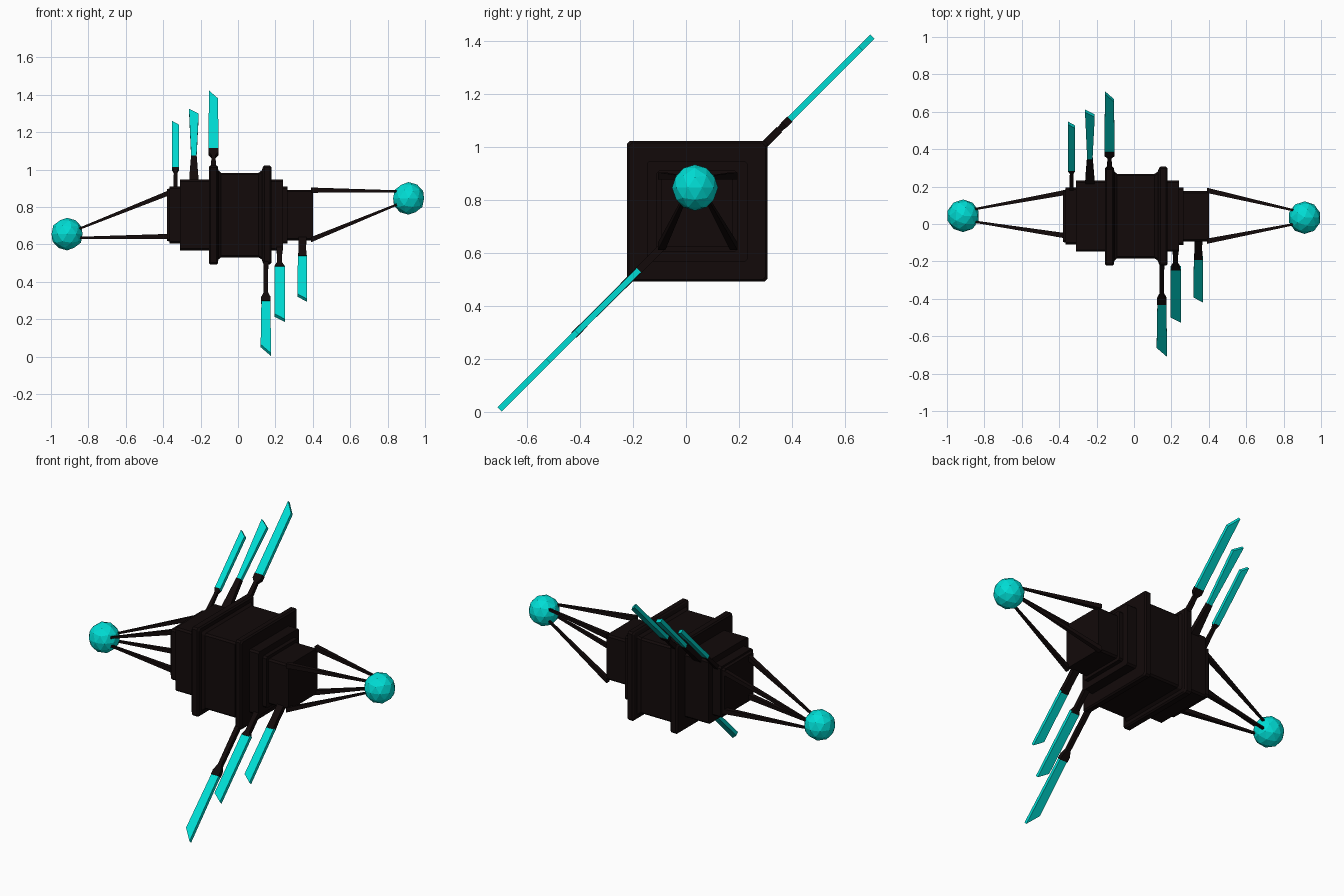
import bpy, bmesh
from mathutils import Vector

if "Cube" in bpy.data.objects:
    bpy.data.objects.remove(bpy.data.objects["Cube"])

CY, CZ = 0.042, 0.757   # axis of the core


def material(name, rgb):
    m = bpy.data.materials.new(name)
    m.diffuse_color = (*rgb, 1)
    m.use_nodes = True
    m.node_tree.nodes["Principled BSDF"].inputs["Base Color"].default_value = m.diffuse_color
    return m


BLACK = material("dark_metal", (0.006, 0.003, 0.003))
CYAN = material("cyan_glow", (0.0, 0.72, 0.66))


def finish(bm, name, mat):
    bmesh.ops.recalc_face_normals(bm, faces=bm.faces)
    me = bpy.data.meshes.new(name)
    bm.to_mesh(me)
    bm.free()
    me.materials.append(mat)
    ob = bpy.data.objects.new(name, me)
    bpy.context.collection.objects.link(ob)
    return ob


def loft(name, rings, mat):
    """Skin a list of point rings and cap both ends."""
    bm = bmesh.new()
    rows = [[bm.verts.new(p) for p in r] for r in rings]
    n = len(rows[0])
    for a, b in zip(rows, rows[1:]):
        for i in range(n):
            j = (i + 1) % n
            bm.faces.new((a[i], a[j], b[j], b[i]))
    bm.faces.new(rows[0])
    bm.faces.new(rows[-1])
    return finish(bm, name, mat)


def square(x, h, c=0.01):
    """Square ring with clipped corners, around the core axis."""
    k = h - c
    pts = [(h, -k), (h, k), (k, h), (-k, h), (-h, k), (-h, -k), (-k, -h), (k, -h)]
    return [(x, CY + a, CZ + b) for a, b in pts]


# Stepped square core: (x, half width)
core = [(-0.38, 0.138), (-0.365, 0.142), (-0.365, 0.152), (-0.31, 0.152),
        (-0.31, 0.19), (-0.155, 0.19), (-0.155, 0.257), (-0.147, 0.265),
        (-0.115, 0.265), (-0.107, 0.257), (-0.105, 0.238), (-0.09, 0.226),
        (0.11, 0.226), (0.127, 0.238), (0.134, 0.258), (0.142, 0.265),
        (0.170, 0.265), (0.178, 0.257), (0.178, 0.19), (0.24, 0.19),
        (0.24, 0.153), (0.265, 0.153), (0.265, 0.135), (0.40, 0.135)]
loft("core_body", [square(x, h) for x, h in core], BLACK)


# Cyan end balls
def ball(name, loc):
    bm = bmesh.new()
    bmesh.ops.create_icosphere(bm, subdivisions=2, radius=0.087)
    bmesh.ops.translate(bm, verts=bm.verts, vec=loc)
    finish(bm, name, CYAN)


ball("left_ball", (-0.914, 0.044, 0.655))
ball("right_ball", (0.912, 0.034, 0.846))


# Tapered struts, four to each ball
def strut(name, a, b, ra, rb):
    def ring(p, r):
        return [(p[0], p[1] + u * r, p[2] + v * r)
                for u, v in ((1, 1), (-1, 1), (-1, -1), (1, -1))]
    loft(name, [ring(a, ra), ring(b, rb)], BLACK)


for side, x0, ys, zs, x1, ey, ez in (
        ("left", -0.37, (-0.062, 0.168), (0.642, 0.875), -0.85, (0.012, 0.080), (0.635, 0.683)),
        ("right", 0.39, (-0.092, 0.18), (0.625, 0.89), 0.86, (0.0, 0.072), (0.817, 0.883))):
    for i in (0, 1):
        for j in (0, 1):
            strut(f"{side}_strut_{i}{j}", (x0, ys[i], zs[j]), (x1, ey[i], ez[j]), 0.014, 0.006)


# Diagonal fins: flat outlines in x,z lying in the plane y = z - 0.715
N = Vector((0, -1, 1)).normalized()


def slab(name, pts, t, mat):
    flat = [Vector((x, z - 0.713, z)) for x, z in pts]
    loft(name, [[p + N * t for p in flat], [p - N * t for p in flat]], mat)


def stem(name, cx, rows):
    """rows: (z, half width), square section."""
    rings = []
    for z, w in rows:
        p = Vector((cx, z - 0.713, z))
        t = min(w, 0.014)
        rings.append([p + Vector((s * w, 0, 0)) + N * (v * t)
                      for s, v in ((1, 1), (-1, 1), (-1, -1), (1, -1))])
    loft(name, rings, BLACK)


# name, centre x, base half, tip half, base z, tip z left, tip z right, stem rows
fins = [
    ("upper_fin_small", -0.334, 0.018, 0.019, 1.0, 1.253, 1.232,
     [(0.88, 0.012), (0.985, 0.009), (1.005, 0.018)]),
    ("upper_fin_middle", -0.236, 0.014, 0.026, 1.06, 1.318, 1.292,
     [(0.90, 0.026), (0.955, 0.024), (1.065, 0.015)]),
    ("upper_fin_large", -0.131, 0.026, 0.025, 1.10, 1.416, 1.372,
     [(0.98, 0.02), (1.01, 0.013), (1.07, 0.011), (1.085, 0.026), (1.105, 0.026)]),
    ("lower_fin_large", 0.149, 0.024, 0.028, 0.295, 0.058, 0.01,
     [(0.53, 0.013), (0.335, 0.012), (0.31, 0.025), (0.29, 0.025)]),
    ("lower_fin_middle", 0.222, 0.028, 0.028, 0.48, 0.222, 0.193,
     [(0.60, 0.018), (0.55, 0.014), (0.495, 0.014), (0.475, 0.027)]),
    ("lower_fin_small", 0.344, 0.024, 0.026, 0.535, 0.328, 0.30,
     [(0.66, 0.022), (0.57, 0.020), (0.53, 0.023)]),
]
for name, cx, wb, wt, zb, zl, zr, rows in fins:
    slab(name, [(cx - wb, zb), (cx + wb, zb), (cx + wt, zr), (cx - wt, zl)], 0.011, CYAN)
    stem(name + "_stem", cx, rows)
